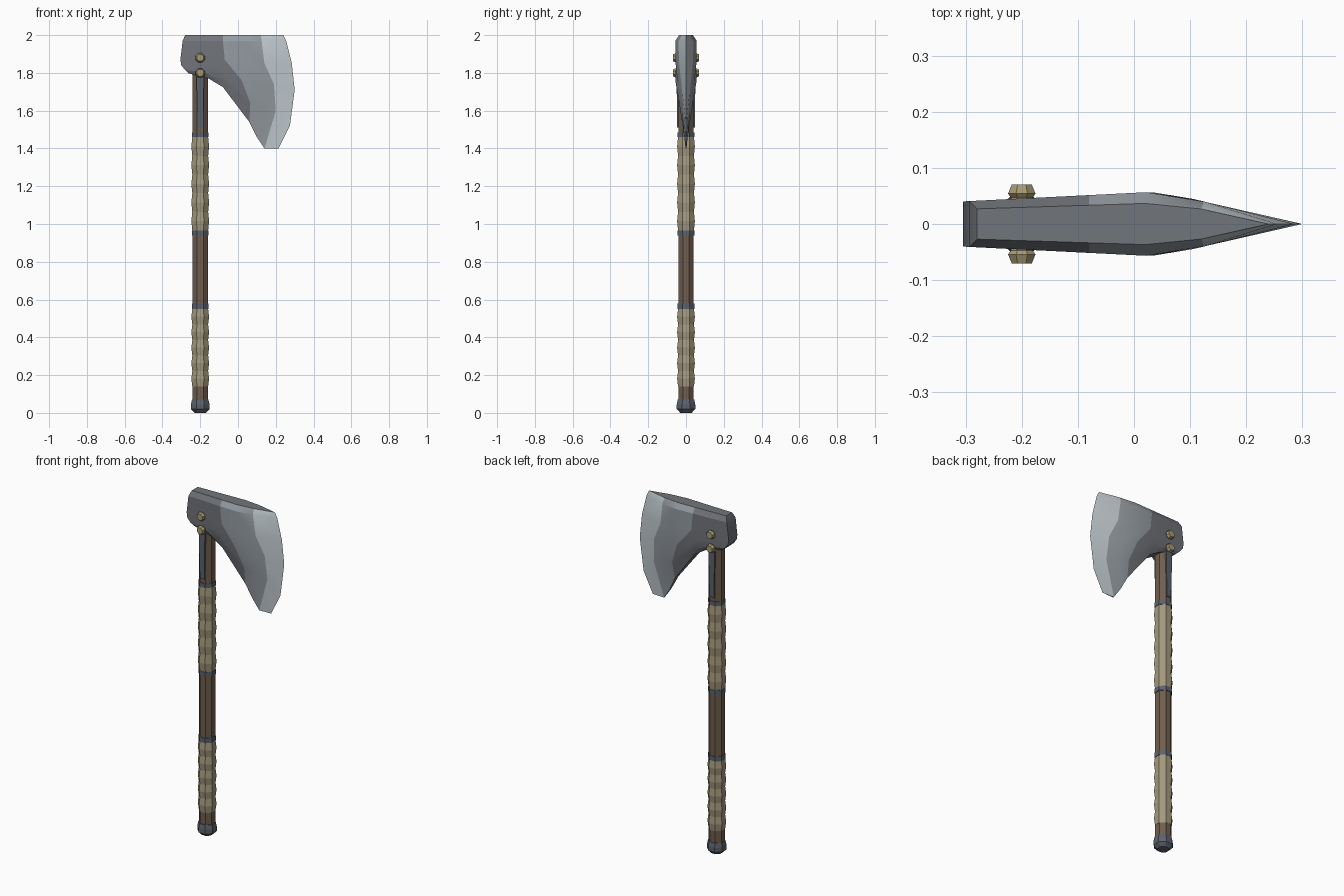
import bpy, bmesh, math

if "Cube" in bpy.data.objects:
    bpy.data.objects.remove(bpy.data.objects["Cube"])


def material(name, rgb):
    m = bpy.data.materials.new(name)
    m.diffuse_color = [(c / 255) ** 2.2 for c in rgb] + [1]
    m.use_nodes = True
    m.node_tree.nodes["Principled BSDF"].inputs["Base Color"].default_value = m.diffuse_color
    return m


WOOD = material("brown wood", (112, 95, 80))
WRAP = material("tan wrap", (162, 152, 124))
IRON = material("blue grey iron", (92, 98, 108))
BRASS = material("pale brass", (166, 153, 114))
DARK = material("dark steel", (113, 116, 122))
MID = material("mid steel", (148, 155, 161))
LIGHT = material("bright steel", (194, 204, 208))
HX = -0.2  # handle axis


def finish(name, bm, mats, smooth=None):
    bmesh.ops.remove_doubles(bm, verts=bm.verts, dist=1e-4)
    bmesh.ops.recalc_face_normals(bm, faces=bm.faces)
    me = bpy.data.meshes.new(name)
    bm.to_mesh(me)
    bm.free()
    for m in mats:
        me.materials.append(m)
    ob = bpy.data.objects.new(name, me)
    bpy.context.collection.objects.link(ob)
    if smooth:
        bpy.ops.object.select_all(action='DESELECT')
        ob.select_set(True)
        bpy.context.view_layer.objects.active = ob
        bpy.ops.object.shade_smooth_by_angle(angle=math.radians(smooth))
    return ob


def lathe(name, profile, mat, place=lambda x, y, h: (HX + x, y, h)):
    """Eight-sided turned part; profile is (half width across flats, height)."""
    bm = bmesh.new()
    rings = []
    for w, h in profile:
        r = w / math.cos(math.pi / 8)
        rings.append([bm.verts.new(place(r * math.cos(a), r * math.sin(a), h))
                      for a in [(k + 0.5) * math.pi / 4 for k in range(8)]])
    for a, b in zip(rings, rings[1:]):
        for k in range(8):
            bm.faces.new((a[k], a[(k + 1) % 8], b[(k + 1) % 8], b[k]))
    bm.faces.new(rings[0])
    bm.faces.new(rings[-1])
    return finish(name, bm, [mat])


# Handle shaft, pommel and iron rings
lathe("handle_shaft", [(0.041, 0.05), (0.041, 1.9)], WOOD)
lathe("pommel", [(0.03, 0), (0.049, 0.02), (0.049, 0.045), (0.044, 0.07)], IRON)
for i, (z0, z1) in enumerate([(0.55, 0.578), (0.94, 0.966), (1.46, 1.485)]):
    lathe(f"handle_ring_{i + 1}", [(0.044, z0), (0.044, z1)], IRON)

# Wavy grip wraps
for name, z0, z1 in [("lower_grip", 0.14, 0.55), ("upper_grip", 0.966, 1.46)]:
    n = 20
    lathe(name, [(0.0445 - 0.0025 * math.cos(i * math.pi / 2), z0 + (z1 - z0) * i / n)
                 for i in range(n + 1)], WRAP)

# Rivets and side straps, mirrored front and back
for side, s in [("front", -1), ("back", 1)]:
    for i, z in enumerate((1.88, 1.80)):
        lathe(f"rivet_{side}_{i + 1}",
              [(0.019, 0.035), (0.019, 0.047), (0.0245, 0.054), (0.018, 0.07)], BRASS,
              lambda x, y, h, z=z, s=s: (HX + x, s * h, z + y))
    bm = bmesh.new()
    rings = [[bm.verts.new((HX + sx * w, s * y, z)) for sx, y in
              ((-1, 0.036), (1, 0.036), (1, d), (-1, d))]
             for w, d, z in ((0.014, 0.047, 1.51), (0.02, 0.05, 1.78))]
    bm.faces.new(rings[0])
    bm.faces.new(rings[1])
    for k in range(4):
        bm.faces.new((rings[0][k], rings[0][(k + 1) % 4], rings[1][(k + 1) % 4], rings[1][k]))
    finish(f"side_strap_{side}", bm, [IRON])

# Axe head: columns from the poll to the cutting edge, each from top to bottom
COLUMNS = [
    [(-.28, 2), (-.293, 1.97), (-.305, 1.87), (-.3, 1.84), (-.28, 1.815), (-.26, 1.797)],
    [(-.21, 2), (-.21, 1.97), (-.2, 1.9), (-.19, 1.84), (-.175, 1.8), (-.155, 1.77)],
    [(-.14, 2), (-.14, 1.97), (-.12, 1.88), (-.1, 1.82), (-.087, 1.76), (-.08, 1.725)],
    [(-.08, 2), (-.08, 1.97), (-.07, 1.87), (.02, 1.76), (.065, 1.64), (.06, 1.54)],
    [(.02, 2), (.022, 1.97), (.035, 1.86), (.105, 1.75), (.135, 1.62), (.1, 1.46)],
    [(.12, 2), (.125, 1.97), (.14, 1.85), (.19, 1.74), (.2, 1.6), (.14, 1.4)],
    [(.24, 2), (.255, 1.97), (.285, 1.85), (.3, 1.71), (.275, 1.52), (.215, 1.4)],
]
ROW_SCALE = [0.65, 1, 1, 1, 0.95, 0.7]
WIDTHS = [(-0.31, 0.04), (0.03, 0.057), (0.1, 0.046), (0.2, 0.022), (0.3, 0.0)]


def half_width(x, z, row):
    for (x0, w0), (x1, w1) in zip(WIDTHS, WIDTHS[1:]):
        if x <= x1:
            w = w0 + (w1 - w0) * (x - x0) / (x1 - x0)
            break
    return w * ROW_SCALE[row] * min(1, max(0.1, (z - 1.36) / 0.38))


bm = bmesh.new()
sides = []
for s in (-1, 1):
    sides.append([[bm.verts.new((x, 0 if c == 6 else s * half_width(x, z, r), z))
                   for r, (x, z) in enumerate(col)] for c, col in enumerate(COLUMNS)])
f, b = sides
band = [0, 0, 0, 1, 1, 2]  # colour of each strip between columns
for c in range(6):
    for g in sides:
        for r in range(5):
            bm.faces.new((g[c][r], g[c + 1][r], g[c + 1][r + 1], g[c][r + 1])).material_index = band[c]
    for r in (0, 5):  # top and underside
        bm.faces.new((f[c][r], f[c + 1][r], b[c + 1][r], b[c][r])).material_index = 0
for r in range(5):  # poll
    bm.faces.new((f[0][r], f[0][r + 1], b[0][r + 1], b[0][r]))
finish("axe_head", bm, [DARK, MID, LIGHT], 25)
